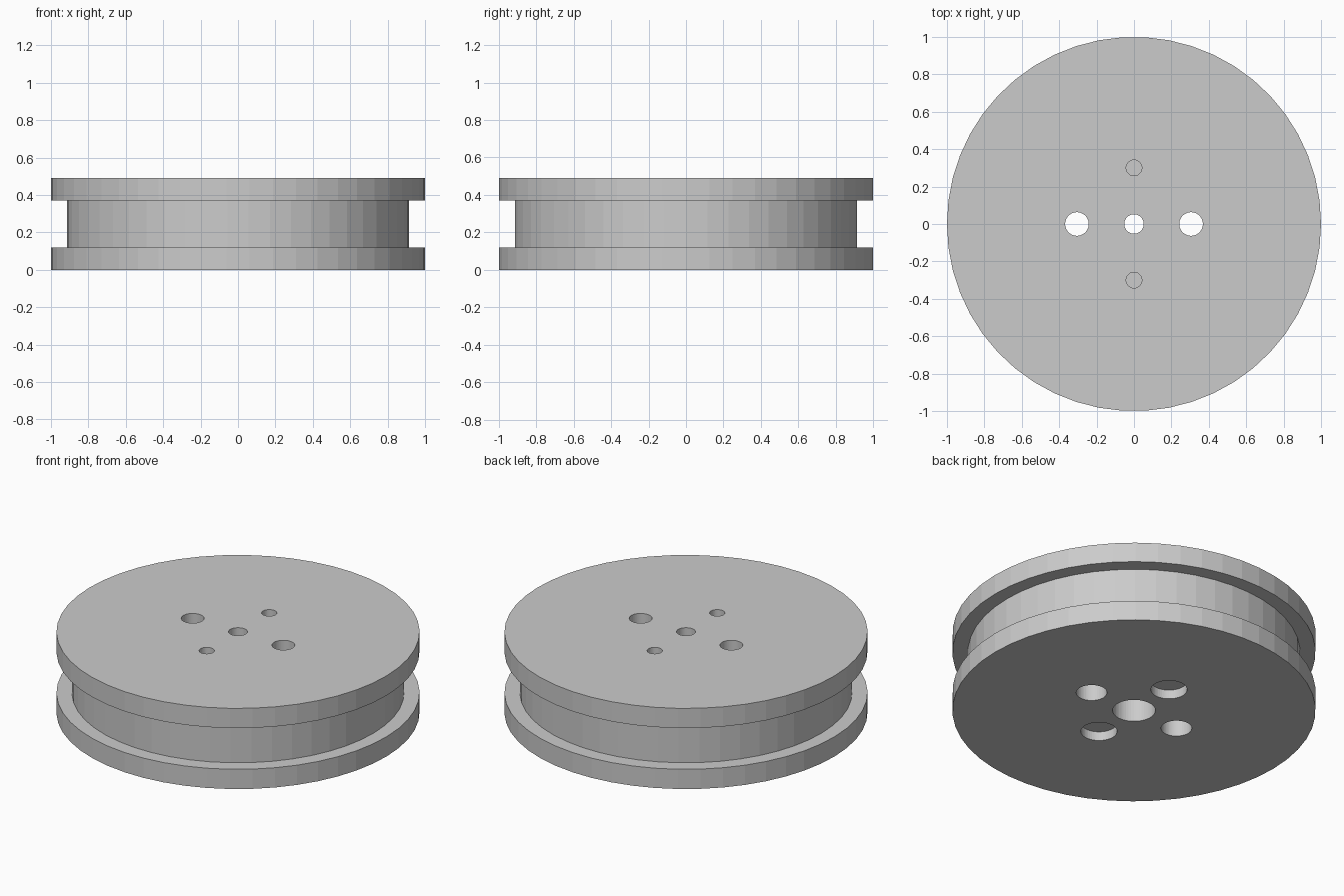
import bpy
import bmesh
import math

HEIGHT = 0.49
FLANGE = 0.12        # thickness of each rim
SIDES = 50
OVER = 0.05          # cutters reach past the faces they open

cube = bpy.data.objects.get("Cube")
if cube:
    bpy.data.objects.remove(cube, do_unlink=True)

grey = bpy.data.materials.new("light grey")
grey.use_nodes = True
colour = (0.6, 0.6, 0.6, 1.0)
grey.diffuse_color = colour
grey.node_tree.nodes["Principled BSDF"].inputs["Base Color"].default_value = colour


def turned(name, profile, x=0.0, y=0.0):
    """Closed solid of revolution from (radius, z) points, bottom to top."""
    bm = bmesh.new()
    rings = []
    for r, z in profile:
        angles = [math.tau * i / SIDES for i in range(SIDES)]
        rings.append([bm.verts.new((x + r * math.cos(a), y + r * math.sin(a), z))
                      for a in angles])
    for low, high in zip(rings, rings[1:]):
        for i in range(SIDES):
            j = (i + 1) % SIDES
            bm.faces.new((low[i], low[j], high[j], high[i]))
    bm.faces.new(rings[0][::-1])
    bm.faces.new(rings[-1])
    mesh = bpy.data.meshes.new(name)
    bm.to_mesh(mesh)
    bm.free()
    mesh.materials.append(grey)
    obj = bpy.data.objects.new(name, mesh)
    bpy.context.collection.objects.link(obj)
    return obj


def stepped(wide, narrow, step):
    """Through hole, wide from below and narrow above the step."""
    return [(wide, -OVER), (wide, step), (narrow, step), (narrow, HEIGHT + OVER)]


# Grooved wheel: two rims around a narrower drum
rim, drum = 1.0, 0.915
wheel = turned("grooved_wheel", [
    (rim, 0), (rim, FLANGE), (drum, FLANGE),
    (drum, HEIGHT - FLANGE), (rim, HEIGHT - FLANGE), (rim, HEIGHT)])

# Axle hole, side bolt holes, and blind holes front and back
cutters = [turned("axle_hole_cutter", stepped(0.118, 0.052, 0.25))]
for side in (-1, 1):
    cutters.append(turned("bolt_hole_cutter", stepped(0.085, 0.063, 0.25), x=side * 0.305))
    cutters.append(turned("upper_blind_hole_cutter",
                          [(0.042, 0.25), (0.042, HEIGHT + OVER)], y=side * 0.3))
    cutters.append(turned("lower_recess_cutter",
                          [(0.1, -OVER), (0.1, 0.055)], y=side * 0.3))

for cutter in cutters:
    cutter.hide_render = True
    cut = wheel.modifiers.new(cutter.name, "BOOLEAN")
    cut.operation = "DIFFERENCE"
    cut.solver = "EXACT"
    cut.object = cutter

# Bake the cuts and drop the cutters
bpy.context.view_layer.update()
graph = bpy.context.evaluated_depsgraph_get()
cut_mesh = bpy.data.meshes.new_from_object(wheel.evaluated_get(graph))
wheel.modifiers.clear()
wheel.data = cut_mesh
for cutter in cutters:
    bpy.data.objects.remove(cutter, do_unlink=True)
